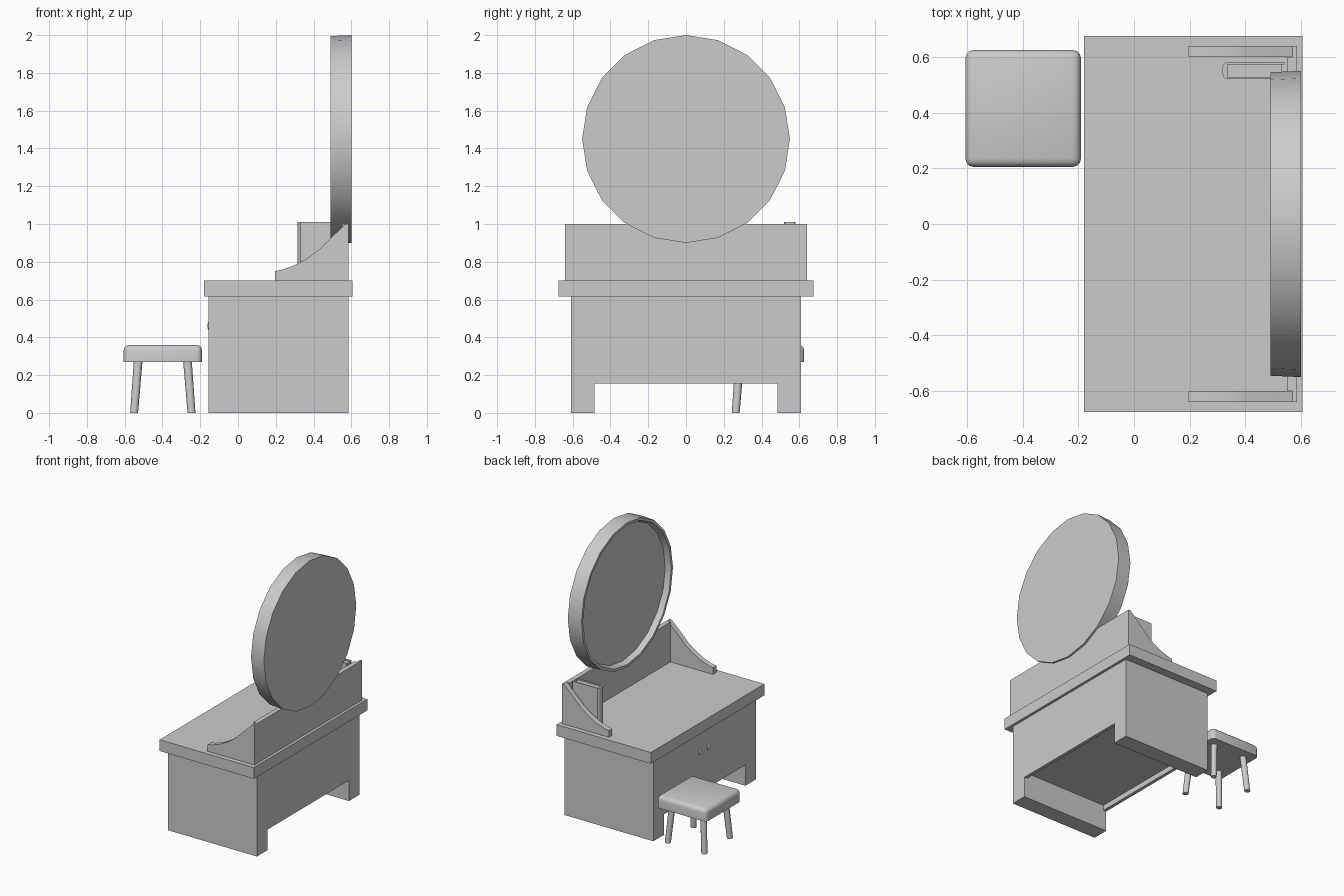
import bpy, bmesh, math
from mathutils import Vector

if "Cube" in bpy.data.objects:
    bpy.data.objects.remove(bpy.data.objects["Cube"])


def finish(name, bm, smooth=None):
    bmesh.ops.recalc_face_normals(bm, faces=bm.faces)
    me = bpy.data.meshes.new(name)
    bm.to_mesh(me)
    bm.free()
    ob = bpy.data.objects.new(name, me)
    bpy.context.collection.objects.link(ob)
    if smooth:
        bpy.ops.object.select_all(action='DESELECT')
        ob.select_set(True)
        bpy.context.view_layer.objects.active = ob
        bpy.ops.object.shade_smooth_by_angle(angle=math.radians(smooth))
    return ob


def prism(name, pts, vec, smooth=None):
    """Extrude a flat outline of 3D points along vec."""
    bm = bmesh.new()
    f = bm.faces.new([bm.verts.new(p) for p in pts])
    r = bmesh.ops.extrude_face_region(bm, geom=[f], use_keep_orig=True)
    moved = [v for v in r['geom'] if isinstance(v, bmesh.types.BMVert)]
    bmesh.ops.translate(bm, verts=moved, vec=vec)
    return finish(name, bm, smooth)


def box(name, x0, x1, y0, y1, z0, z1):
    return prism(name, [(x0, y0, z0), (x1, y0, z0), (x1, y1, z0), (x0, y1, z0)],
                 (0, 0, z1 - z0))


# Cabinet: arched front and back panels, solid side legs, raised floor
ARCH = [(-.61, 0), (-.485, 0), (-.485, .155), (.485, .155),
        (.485, 0), (.61, 0), (.61, .615), (-.61, .615)]
for name, x in (("front_panel", -.155), ("back_panel", .56)):
    prism(name, [(x, y, z) for y, z in ARCH], (.025, 0, 0))
for name, y in (("left_side", -.61), ("right_side", .485)):
    box(name, -.13, .56, y, y + .125, 0, .615)
box("cabinet_floor", -.13, .56, -.485, .485, .195, .22)

# Table top
box("table_top", -.18, .605, -.675, .675, .615, .70)

# Raised back board and curved wings
box("back_board", .55, .585, -.60, .60, .70, 1.0)
WING = [(.195, .70), (.585, .70), (.585, 1.0), (.57, 1.0), (.50, .935), (.43, .865),
        (.37, .82), (.30, .782), (.24, .76), (.195, .75)]
for name, y in (("left_wing", -.64), ("right_wing", .60)):
    prism(name, [(x, y, z) for x, z in WING], (0, .04, 0), 30)

# Door knobs
for i, y in enumerate((-.05, .05)):
    bm = bmesh.new()
    bmesh.ops.create_uvsphere(bm, u_segments=12, v_segments=8, radius=.02)
    for v in bm.verts:
        v.co = Vector((-.155 + v.co.x * .35, y + v.co.y, .46 + v.co.z))
    finish("knob_%d" % (i + 1), bm, 40)

# Round mirror: 20-sided drum with recessed glass facing the sitter
SIDES = 20
bm = bmesh.new()
rings = []
for x, r in ((.60, .55), (.49, .545), (.49, .525), (.53, .51)):
    rings.append([bm.verts.new((x, r * math.cos(a), 1.45 + r * math.sin(a)))
                  for a in (2 * math.pi * i / SIDES for i in range(SIDES))])
for a, b in zip(rings, rings[1:]):
    for i in range(SIDES):
        j = (i + 1) % SIDES
        bm.faces.new((a[i], a[j], b[j], b[i]))
bm.faces.new(rings[0])
bm.faces.new(rings[-1])
finish("round_mirror", bm, 30)

# Book standing on the table: wrapped cover and page block
COVER = [(.54, .52), (.33, .52), (.32, .53), (.315, .55), (.32, .57), (.33, .58),
         (.54, .58), (.54, .573), (.335, .573), (.335, .527), (.54, .527)]
prism("book_cover", [(x, y, .70) for x, y in COVER], (0, 0, .31))
box("book_pages", .335, .53, .527, .573, .70, 1.0)

# Stool seat: rounded everywhere except the underside
CX, CY = -.398, .415
bm = bmesh.new()
bmesh.ops.create_cube(bm, size=1)
for v in bm.verts:
    v.co = Vector((CX + v.co.x * .415, CY + v.co.y * .42, .315 + v.co.z * .09))
edges = [e for e in bm.edges if max(v.co.z for v in e.verts) > .3]
bmesh.ops.bevel(bm, geom=edges, offset=.03, segments=3, profile=.5, affect='EDGES')
finish("stool_seat", bm, 40)

# Stool legs, splayed outward and tapered
for i, (sx, sy) in enumerate(((-1, -1), (1, -1), (1, 1), (-1, 1))):
    bm = bmesh.new()
    loops = []
    for off, z, r in ((.152, 0, .021), (.13, .28, .023)):
        loops.append([bm.verts.new((CX + sx * off + r * math.cos(a),
                                    CY + sy * off + r * math.sin(a), z))
                      for a in (math.pi * k / 6 for k in range(12))])
    for k in range(12):
        j = (k + 1) % 12
        bm.faces.new((loops[0][k], loops[0][j], loops[1][j], loops[1][k]))
    for lp in loops:
        bm.faces.new(lp)
    finish("stool_leg_%d" % (i + 1), bm, 40)
